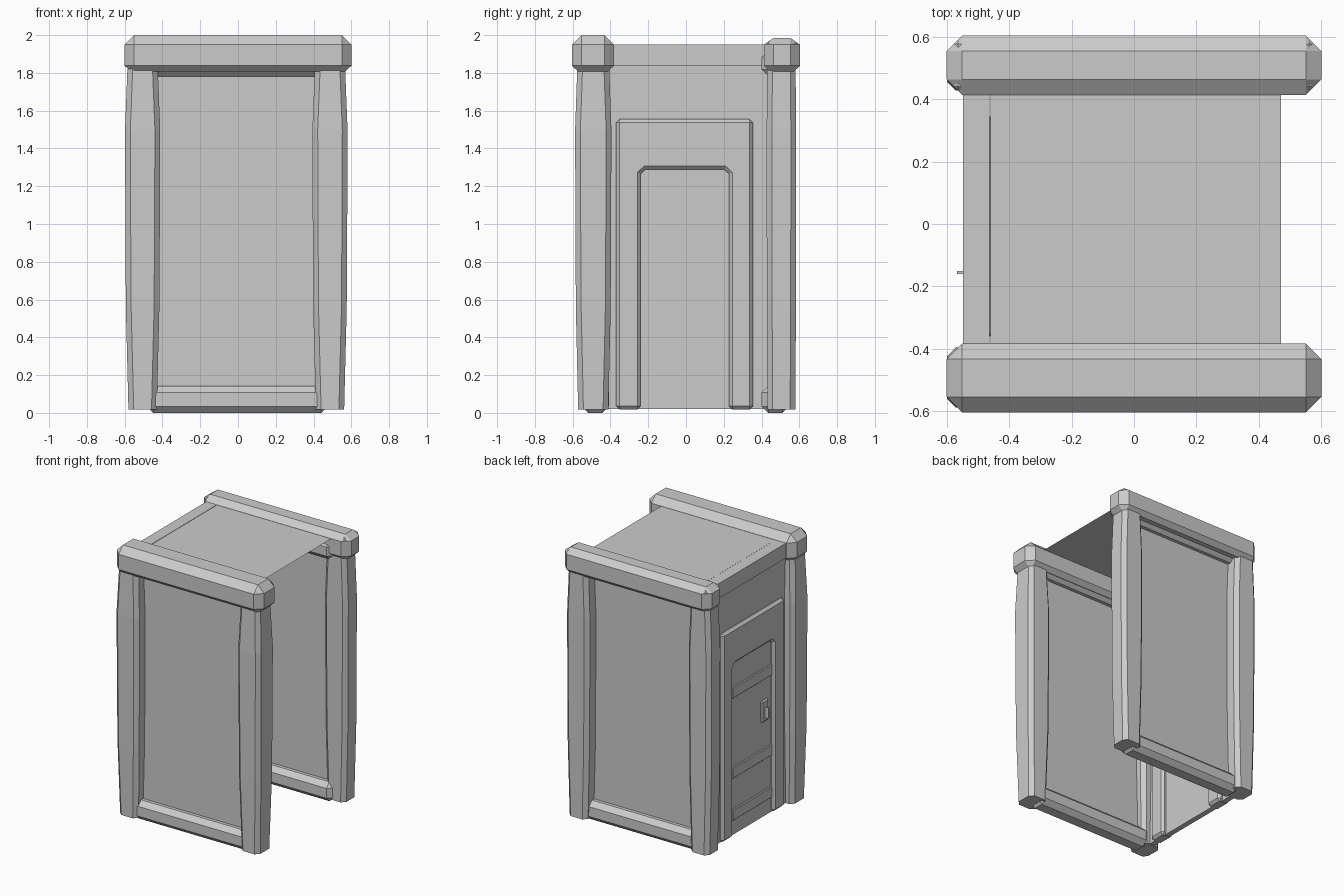
import bpy, bmesh

if "Cube" in bpy.data.objects:
    bpy.data.objects.remove(bpy.data.objects["Cube"])


def add_mesh(name, bm):
    bmesh.ops.remove_doubles(bm, verts=bm.verts, dist=0.0005)
    bmesh.ops.recalc_face_normals(bm, faces=bm.faces)
    me = bpy.data.meshes.new(name)
    bm.to_mesh(me)
    bm.free()
    ob = bpy.data.objects.new(name, me)
    bpy.context.collection.objects.link(ob)
    return ob


def stack(name, rings):
    """Loft of corner-cut rectangles: (x0, x1, y0, y1, z, corner cut)."""
    bm = bmesh.new()
    loops = []
    for x0, x1, y0, y1, z, c in rings:
        pts = [(x0 + c, y0), (x1 - c, y0), (x1, y0 + c), (x1, y1 - c),
               (x1 - c, y1), (x0 + c, y1), (x0, y1 - c), (x0, y0 + c)]
        loops.append([bm.verts.new((x, y, z)) for x, y in pts])
    for a, b in zip(loops, loops[1:]):
        for i in range(8):
            j = (i + 1) % 8
            bm.faces.new((a[i], a[j], b[j], b[i]))
    bm.faces.new(loops[0])
    bm.faces.new(loops[-1])
    return add_mesh(name, bm)


def bevel(ob, width):
    m = ob.modifiers.new("bevel", 'BEVEL')
    m.width = width
    m.segments = 1
    m.limit_method = 'ANGLE'
    m.angle_limit = 1.05


def box(name, x0, x1, y0, y1, z0, z1, bev=0):
    ob = stack(name, [(x0, x1, y0, y1, z0, 0), (x0, x1, y0, y1, z1, 0)])
    if bev:
        bevel(ob, bev)
    return ob


def beam(name, y0, y1, top):
    """Wide chamfered top beam."""
    i = 0.032
    stack(name, [
        (-0.6 + i, 0.6 - i, y0 + i, y1 - i, 1.807, 0.02),
        (-0.6, 0.6, y0, y1, 1.838, 0.05),
        (-0.6, 0.6, y0, y1, 1.95, 0.05),
        (-0.55, 0.55, y0 + 0.05, y1 - 0.05, top, 0)])


def post(name, cx, cy, wx, wy, bulge_x, bulge_y):
    """Post that swells slightly in the middle."""
    rings = []
    for z, f in ((0.018, 0), (0.55, 0.75), (1.0, 0.9), (1.5, 1), (1.82, 0.3)):
        hx, hy = wx + bulge_x * f, wy + bulge_y * f
        rings.append((cx - hx, cx + hx, cy - hy, cy + hy, z, 0.028))
    stack(name, rings)


# Top beams
beam("front_top_beam", -0.603, -0.382, 2.0)
beam("back_top_beam", 0.413, 0.603, 1.985)

# Corner posts
for side, cx in (("left", -0.505), ("right", 0.487)):
    post(f"front_{side}_post", cx, -0.491, 0.075, 0.08, 0.018, 0.016)
    post(f"back_{side}_post", cx, 0.505, 0.075, 0.074, 0.018, 0.004)

# Post tops that show through the back beam
box("back_left_post_cap", -0.575, -0.43, 0.428, 0.588, 1.85, 1.968, 0.012)
box("back_right_post_cap", 0.42, 0.572, 0.428, 0.588, 1.85, 1.968, 0.012)

# Recessed end walls with bottom and top rails
for end, cy in (("front", -0.48), ("back", 0.473)):
    box(f"{end}_wall", -0.48, 0.47, cy - 0.012, cy + 0.012, 0.05, 1.86)
    box(f"{end}_bottom_rail", -0.485, 0.475, cy - 0.072, cy + 0.072, 0.0, 0.142, 0.035)
    box(f"{end}_top_rail", -0.485, 0.475, cy - 0.072, cy + 0.072, 1.782, 1.92, 0.035)

# Flat roof sheet, open towards the right side
bm = bmesh.new()
bm.faces.new([bm.verts.new(p) for p in (
    (-0.46, -0.42, 1.949), (0.47, -0.42, 1.949), (0.47, 0.45, 1.949), (-0.46, 0.45, 1.949))])
add_mesh("roof", bm)

# Left wall and header under the roof edge
box("left_wall", -0.525, -0.485, -0.44, 0.46, 0.02, 1.845)
box("left_wall_header", -0.548, -0.462, -0.42, 0.45, 1.84, 1.95)

# Door surround: arch-shaped profile pushed through the wall
profile = [(-0.37, 0.018), (-0.37, 1.555), (0.355, 1.555), (0.355, 0.018),
           (0.228, 0.018), (0.228, 1.265), (0.203, 1.288), (-0.215, 1.288),
           (-0.24, 1.265), (-0.24, 0.018)]
bm = bmesh.new()
face = bm.faces.new([bm.verts.new((-0.548, y, z)) for y, z in profile])
out = bmesh.ops.extrude_face_region(bm, geom=[face])
moved = [v for v in out["geom"] if isinstance(v, bmesh.types.BMVert)]
bmesh.ops.translate(bm, verts=moved, vec=(0.095, 0, 0))
bevel(add_mesh("door_frame", bm), 0.018)

# Door cross bars
for i, z in enumerate((0.13, 0.44, 1.03)):
    box(f"door_bar_{i + 1}", -0.537, -0.52, -0.238, 0.226, z, z + 0.08, 0.005)

# Door handle: plate and latch
box("handle_plate", -0.54, -0.52, -0.195, -0.115, 0.72, 0.88, 0.012)
box("handle_latch", -0.567, -0.535, -0.16, -0.15, 0.75, 0.83)
